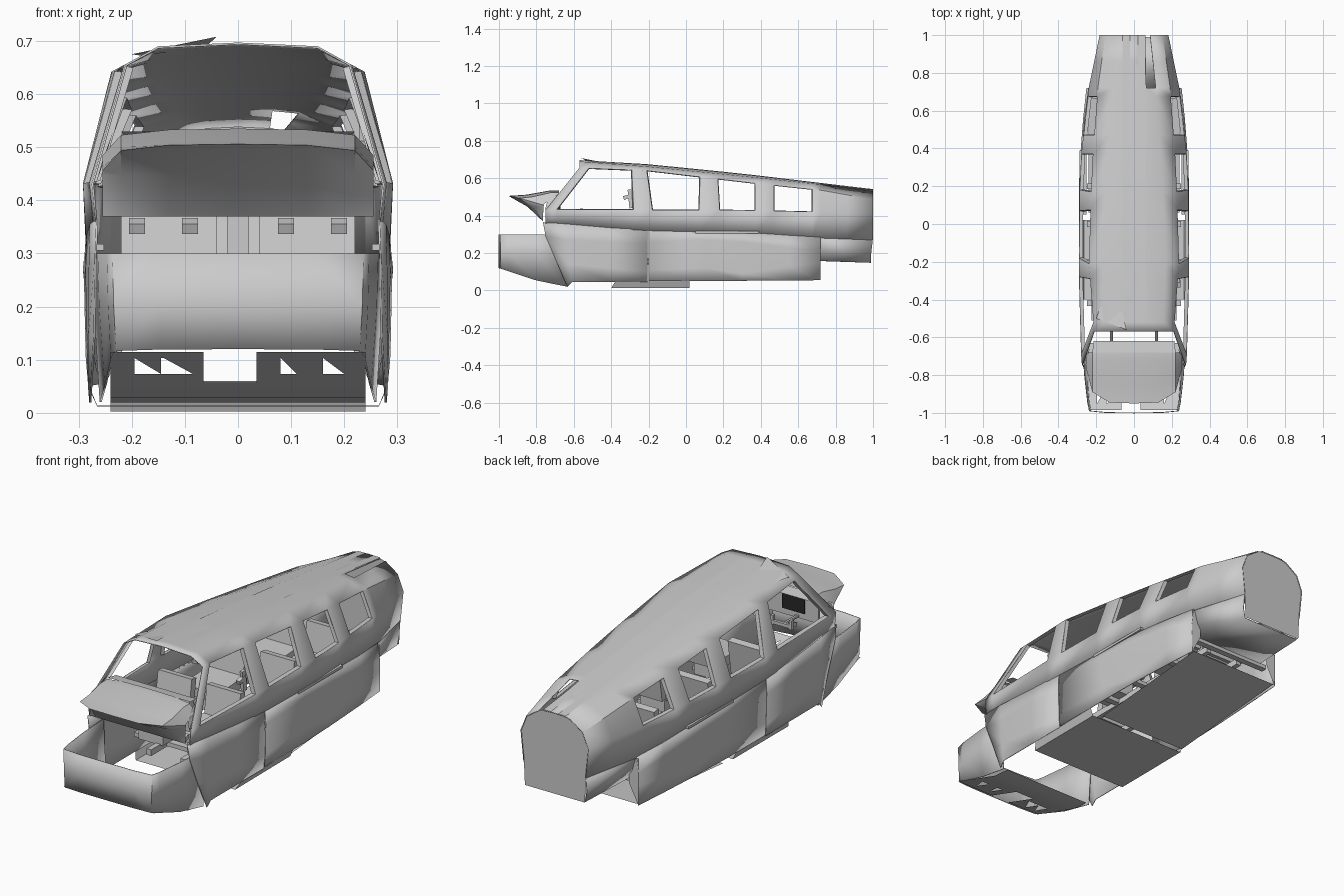
import bpy, bmesh, math
from mathutils import Vector

if "Cube" in bpy.data.objects:
    bpy.data.objects.remove(bpy.data.objects["Cube"])


def lerp(table, y):
    """Linear lookup in a list of (y, value...) tuples."""
    for a, b in zip(table, table[1:]):
        if y <= b[0] or b is table[-1]:
            t = max(0, min(1, (y - a[0]) / (b[0] - a[0])))
            return [p + (q - p) * t for p, q in zip(a[1:], b[1:])]


def make(name, grids, thick=0.004, angle=35):
    """Build one object from grids: (rows of points, set of open cells)."""
    bm = bmesh.new()
    for rows, skip in grids:
        vs = [[bm.verts.new(p) for p in r] for r in rows]
        for i in range(len(vs) - 1):
            for j in range(len(vs[0]) - 1):
                if (i, j) not in skip:
                    bm.faces.new((vs[i][j], vs[i][j + 1], vs[i + 1][j + 1], vs[i + 1][j]))
    bmesh.ops.remove_doubles(bm, verts=bm.verts, dist=0.0005)
    bmesh.ops.dissolve_degenerate(bm, edges=bm.edges, dist=0.0002)
    bmesh.ops.recalc_face_normals(bm, faces=bm.faces)
    me = bpy.data.meshes.new(name)
    bm.to_mesh(me)
    bm.free()
    ob = bpy.data.objects.new(name, me)
    bpy.context.collection.objects.link(ob)
    bpy.context.view_layer.objects.active = ob
    ob.select_set(True)
    bpy.ops.object.shade_smooth_by_angle(angle=math.radians(angle))
    ob.select_set(False)
    if thick:
        m = ob.modifiers.new("skin", 'SOLIDIFY')
        m.thickness, m.offset = thick, 0
    return ob


def both(rows, skip=()):
    return [(rows, set(skip)), ([[(-x, y, z) for x, y, z in r] for r in rows], set(skip))]


def box(name, c, size, rx=0, color=None):
    bpy.ops.mesh.primitive_cube_add(size=1, location=c, rotation=(rx, 0, 0))
    ob = bpy.context.object
    ob.name, ob.scale = name, size
    if color:
        m = bpy.data.materials.new(name)
        m.diffuse_color = color
        m.use_nodes = True
        m.node_tree.nodes["Principled BSDF"].inputs["Base Color"].default_value = m.diffuse_color
        ob.data.materials.append(m)
    return ob


# Cabin skin: longitudinal lines as (y, x, z)
sill = [(-.77, .265, .36), (-.55, .28, .34), (-.2, .285, .32), (.3, .28, .305), (.72, .238, .28), (1, .165, .27)]
belt = [(-.77, .272, .43), (-.55, .289, .44), (-.2, .29, .43), (.3, .285, .43), (.72, .238, .42), (1, .18, .41)]
head = [(-.57, .21, .655), (-.2, .238, .64), (.3, .222, .58), (.72, .19, .535), (1, .15, .485)]
edge = [(-.57, .15, .688), (-.2, .168, .66), (.3, .147, .61), (.72, .115, .565), (1, .085, .53)]
ridge = [(-.57, .065, .692), (-.2, .065, .67), (.3, .065, .62), (.72, .065, .57), (1, .06, .537)]

# Columns as (y at belt, y at window top); every listed column starts a window
cols = [(-.75, -.57), (-.69, -.52), (-.28, -.29), (-.18, -.21), (.07, .075), (.18, .17),
        (.37, .37), (.47, .47), (.675, .675), (.72, .72), (.86, .86), (1, 1)]
windows = {(1, j) for j in (1, 3, 5, 7)}


def line(table, k, x0=False):
    pts = []
    for c in cols:
        x, z = lerp(table, c[k])
        pts.append((0 if x0 else x, c[k], z + (.003 if x0 else 0)))
    return pts


skin = [line(sill, 0), line(belt, 0), line(head, 1), line(edge, 1), line(ridge, 1), line(ridge, 1, True)]
halves = both(skin, windows)
halves[0][1].update({(3, 9), (3, 10)})      # open slot in the rear roof
make("cabin_skin", halves)

# Window frames set slightly inside each opening
frames = []
for j in (1, 3, 5, 7):
    ring = [Vector(skin[r][c]) for r, c in ((1, j), (1, j + 1), (2, j + 1), (2, j))]
    mid = sum(ring, Vector()) / 4
    inner = [p + Vector((-.018, 0, 0)) + (mid - p) * .03 for p in ring]
    frames += both([[tuple(p) for p in r + r[:1]] for r in (ring, inner)])
make("window_frames", frames, 0)

# Roof centre strip, and the bent flap at the windshield top
make("roof_strip", [([[(x, y, lerp(ridge, y)[1] + .004) for y in (-.5, -.2, .3, .72, 1)]
                      for x in (-.06, .06)], set())], 0)
make("roof_flap", [([[(-.2, -.5, .675), (-.04, -.56, .708)], [(-.18, -.44, .672), (-.06, -.47, .69)]], set())], 0)

# Closed tail bulkhead and lower tail skin
tail = [(.16, .15), (.165, .27), (.18, .41), (.15, .485), (.085, .53), (.06, .537)]
make("tail_bulkhead", [([[(-x, .998, z), (x, .998, z)] for x, z in tail], set())], 0)
make("lower_tail", both([[(.24, .70, .29), (.165, .998, .27)], [(.22, .70, .22), (.165, .99, .20)],
                         [(.18, .70, .16), (.155, .99, .15)], [(0, .70, .16), (0, .99, .15)]]))

# Lower side panels: front door sills and bulged wing-root fairing
make("front_side_panel", both([
    [(.265, -.765, .365), (.277, -.63, .355), (.283, -.4, .335), (.284, -.205, .325)],
    [(.268, -.75, .29), (.279, -.63, .27), (.285, -.4, .26), (.287, -.205, .25)],
    [(.27, -.69, .15), (.28, -.62, .14), (.282, -.4, .12), (.283, -.205, .10)],
    [(.278, -.635, .02), (.28, -.61, .045), (.28, -.4, .045), (.28, -.205, .045)]]))
make("wing_root_panel", both([
    [(.284, -.2, .325), (.281, .1, .318), (.278, .3, .312), (.262, .55, .295), (.24, .72, .285)],
    [(.288, -.2, .26), (.29, .1, .27), (.287, .3, .26), (.268, .55, .23), (.25, .72, .21)],
    [(.285, -.2, .11), (.275, .1, .12), (.27, .3, .09), (.262, .55, .13), (.25, .72, .15)],
    [(.28, -.2, .05), (.28, .1, .05), (.275, .3, .052), (.262, .55, .054), (.25, .72, .055)]]))
make("wing_root_end", both([[(.25, .72, .28), (.25, .72, .055)], [(.2, .72, .27), (.2, .72, .15)]]), 0)
for s in (1, -1):
    box("wing_root_ledge", (s * .27, .22, .312), (.035, .34, .012))

# Belly plates with folded edges, and the beams seen between them
make("front_belly_plate", both([[(0, -.4, .012), (0, .02, .014)], [(.265, -.4, .012), (.265, .02, .014)],
                                [(.28, -.38, .045), (.28, .02, .05)]]), 0)
make("rear_belly_plate", both([[(0, .06, .003), (0, .72, .06)], [(.24, .06, .003), (.24, .72, .06)]]), 0)
for s in (1, -1):
    box("keel_beam", (s * .09, .05, .155), (.025, 1.2, .03))
for y in (-.42, -.2, 0, .2, .45, .68):
    box("floor_beam", (0, y, .155), (.5 if y < .4 else .44, .03, .02))

# Open nose tub: curved front and sides
plan = [(0, -1), (.15, -.998), (.235, -.99), (.245, -.95), (.262, -.8), (.272, -.635)]


def low(y):
    return lerp([(-1, .12), (-.85, .07), (-.72, .028), (-.63, .02)], y)[0]


make("nose_tub", both([[(x, y, .30) for x, y in plan], [(x * .99, y, .2) for x, y in plan],
                       [(x * (.95 if y > -.9 else .97), y, low(y)) for x, y in plan]]), angle=50)

# Nose underside with cooling openings, some of them triangular
xs = [-.24, -.195, -.085, -.065, .035, .08, .11, .16, .2, .24]
make("nose_floor", [([[(x, y, low(y)) for x in xs] for y in (-.985, -.95, -.86, -.81, -.72, -.63)],
                     {(1, 1), (1, 3), (0, 3), (2, 3), (1, 5), (1, 7)})], 0)
make("cooling_gusset", [([[(x, -.95, low(-.95)), (x + w, -.86, low(-.86))],
                          [(x + w, -.95, low(-.95)), (x + w, -.86, low(-.86))]], set())
                        for x, w in ((.08, .03), (.16, .04), (-.14, .055), (-.195, .05))], 0)

# Glare shield over the instrument bay, rounded in plan
hood = []
for x in (-.255, -.22, -.13, 0, .13, .22, .255):
    a = abs(x)
    front = lerp([(0, -.95), (.13, -.945), (.22, -.89), (.255, -.76)], a)[0]
    drop = lerp([(0, 0), (.13, .002), (.22, .012), (.255, .05)], a)[0]
    hood.append([(x, -.68, .535 - drop), (x, -.725, .535 - drop), (x, (front - .76) / 2, .512 - drop),
                 (x, front, .506 - drop), (x, (front * .45 - .42), .448), (x, -.765, .37)])
make("glare_shield", [(hood, set())], 0, angle=40)
make("windshield_base", both([[(.268, -.755, .43), (.255, -.70, .475)], [(.25, -.74, .48), (.235, -.66, .53)]]), 0)
make("windshield_shelf", [([[(-.22, -.68, .53), (.22, -.68, .53)], [(-.215, -.62, .52), (.215, -.62, .52)]], set())], 0)

# Instrument panel, control yokes and pedals
box("instrument_panel", (0, -.685, .45), (.46, .012, .12))
box("instrument_screen", (-.1, -.676, .46), (.12, .008, .08), 0, (.02, .02, .02, 1))
for s in (1, -1):
    bpy.ops.mesh.primitive_cylinder_add(vertices=8, radius=.008, depth=.12,
                                        location=(s * .12, -.62, .40), rotation=(math.pi / 2, 0, 0))
    bpy.context.object.name = "yoke_shaft"
    box("yoke_bar", (s * .12, -.56, .405), (.1, .014, .016))
    for e in (-.05, .05):
        box("yoke_grip", (s * .12 + e, -.56, .415), (.014, .016, .045))
        box("pedal", (s * .14 + e, -.68, .352), (.03, .03, .02), .4)

# Seats in three rows
for y in (-.33, .08, .46):
    for s in (1, -1):
        x = s * (.13 if y < .4 else .11)
        box("seat_cushion", (x, y - .08, .26), (.19, .2, .045), .06)
        box("seat_back", (x, y + .04, .335), (.18, .035, .17), -.15)
        box("seat_base", (x, y - .08, .2), (.13, .14, .07))

# Door latch post in the front window
box("latch_post", (.235, -.295, .49), (.015, .025, .1), .1)
box("latch_knob", (.235, -.315, .5), (.02, .04, .02), .3)
